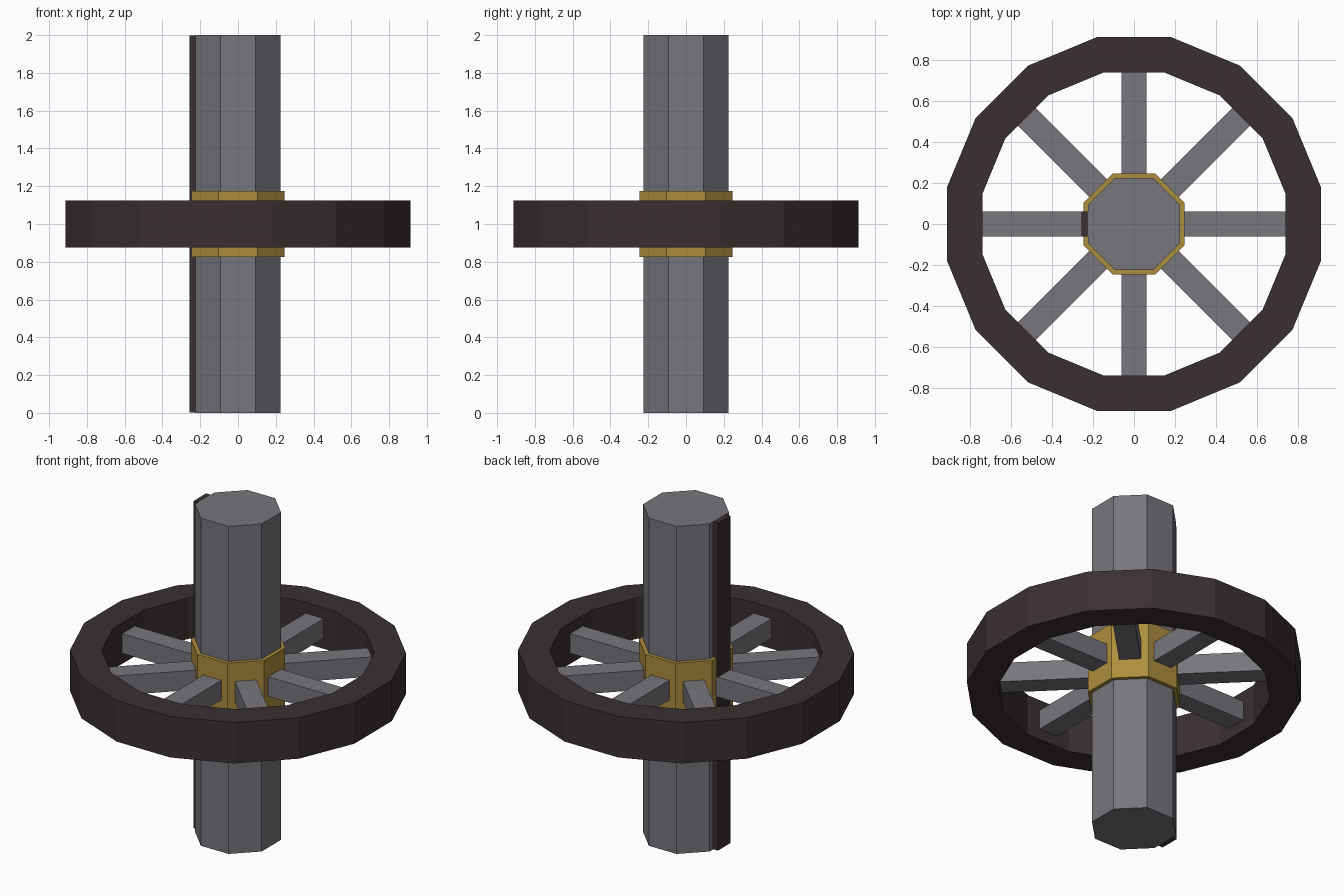
import bpy, bmesh
from math import pi, cos, sin
from mathutils import Matrix

cube = bpy.data.objects.get("Cube")
if cube:
    bpy.data.objects.remove(cube, do_unlink=True)


def material(name, rgb):
    mat = bpy.data.materials.new(name)
    mat.use_nodes = True
    colour = (*rgb, 1.0)
    mat.diffuse_color = colour
    mat.node_tree.nodes["Principled BSDF"].inputs["Base Color"].default_value = colour
    return mat


def add_object(name, bm, mat):
    bmesh.ops.recalc_face_normals(bm, faces=bm.faces[:])
    mesh = bpy.data.meshes.new(name)
    bm.to_mesh(mesh)
    bm.free()
    mesh.materials.append(mat)
    obj = bpy.data.objects.new(name, mesh)
    bpy.context.collection.objects.link(obj)
    return obj


def ring_verts(bm, sides, apothem, z):
    """Polygon loop whose flat sides face the main axes."""
    r = apothem / cos(pi / sides)
    angles = [(i + 0.5) * 2 * pi / sides for i in range(sides)]
    return [bm.verts.new((r * cos(a), r * sin(a), z)) for a in angles]


def prism(name, sides, apothem, z0, z1, mat):
    bm = bmesh.new()
    low, high = (ring_verts(bm, sides, apothem, z) for z in (z0, z1))
    bm.faces.new(low)
    bm.faces.new(high)
    for i in range(sides):
        j = (i + 1) % sides
        bm.faces.new((low[i], low[j], high[j], high[i]))
    return add_object(name, bm, mat)


def tube(name, sides, inner, outer, z0, z1, mat):
    bm = bmesh.new()
    section = ((inner, z0), (outer, z0), (outer, z1), (inner, z1))
    loops = [ring_verts(bm, sides, r, z) for r, z in section]
    for k in range(4):
        a, b = loops[k], loops[(k + 1) % 4]
        for i in range(sides):
            j = (i + 1) % sides
            bm.faces.new((a[i], a[j], b[j], b[i]))
    return add_object(name, bm, mat)


def box(name, x, y, z, mat, turn=0.0):
    bm = bmesh.new()
    place = Matrix.Translation([sum(s) / 2 for s in (x, y, z)])
    size = Matrix.Diagonal([s[1] - s[0] for s in (x, y, z)] + [1])
    bmesh.ops.create_cube(bm, size=1, matrix=Matrix.Rotation(turn, 4, "Z") @ place @ size)
    return add_object(name, bm, mat)


steel = material("grey steel", (0.18, 0.18, 0.20))
brass = material("dull brass", (0.42, 0.27, 0.045))
iron = material("dark iron", (0.042, 0.030, 0.030))

# Axle and the thin key strip along its right side
prism("axle", 8, 0.225, 0, 2, steel)
box("axle_key", (-0.257, -0.2), (-0.06, 0.06), (0.001, 1.999), iron)

# Collar around the axle
tube("hub_collar", 8, 0.215, 0.247, 0.825, 1.175, brass)

# Rim
tube("wheel_rim", 16, 0.74, 0.912, 0.875, 1.125, iron)

# Spokes from the collar to the rim
for n in range(8):
    box(f"spoke_{n + 1}", (0.23, 0.745), (-0.061, 0.061), (0.94, 1.06), steel, n * pi / 4)
